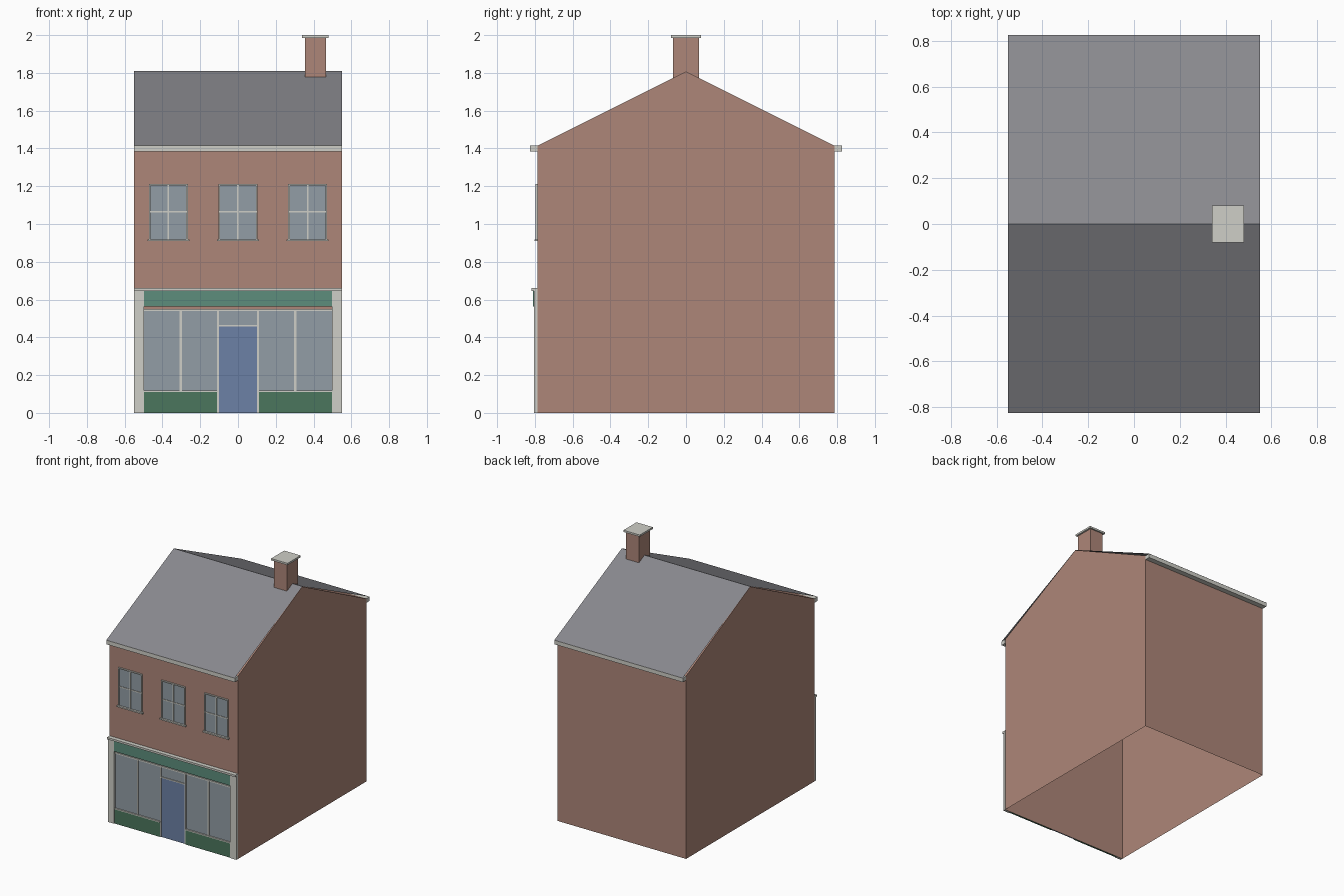
import bpy
import bmesh

if "Cube" in bpy.data.objects:
    bpy.data.objects.remove(bpy.data.objects["Cube"])

W, D = 0.55, 0.785          # half width, half depth of the walls
EAVE, RIDGE = 1.415, 1.81
FACE = -D - 0.0005          # back plane of everything mounted on the front


def material(name, rgb):
    m = bpy.data.materials.new(name)
    m.diffuse_color = (*rgb, 1)
    m.use_nodes = True
    m.node_tree.nodes["Principled BSDF"].inputs["Base Color"].default_value = m.diffuse_color
    return m


BRICK = material("brick", (0.42, 0.24, 0.19))
SLATE = material("slate", (0.25, 0.25, 0.27))
TRIM = material("trim", (0.62, 0.62, 0.57))
GLASS = material("glass", (0.29, 0.34, 0.38))
GREEN = material("sign_green", (0.11, 0.27, 0.20))
DARK_GREEN = material("riser_green", (0.07, 0.18, 0.11))
BLUE = material("door_blue", (0.15, 0.22, 0.38))


def finish(name, bm, mat):
    me = bpy.data.meshes.new(name)
    bm.to_mesh(me)
    bm.free()
    me.materials.append(mat)
    ob = bpy.data.objects.new(name, me)
    bpy.context.collection.objects.link(ob)
    return ob


def box(name, x, y, z, mat):
    """Box from (low, high) ranges on each axis."""
    bm = bmesh.new()
    bmesh.ops.create_cube(bm, size=1)
    for v in bm.verts:
        v.co = [r[0] + (c + 0.5) * (r[1] - r[0]) for c, r in zip(v.co, (x, y, z))]
    return finish(name, bm, mat)


def front(name, x, z, out, mat):
    """Box on the front wall, standing out to y = -out."""
    return box(name, x, (-out, FACE), z, mat)


def extruded(name, profile, mat, closed, ends):
    """Sweep a (y, z) profile across the width of the house."""
    bm = bmesh.new()
    rows = [[bm.verts.new((x, y, z)) for y, z in profile] for x in (-W, W)]
    n = len(profile)
    for i in range(n if closed else n - 1):
        j = (i + 1) % n
        bm.faces.new((rows[0][i], rows[0][j], rows[1][j], rows[1][i]))
    if ends:
        for r in rows:
            bm.faces.new(r)
    bmesh.ops.recalc_face_normals(bm, faces=bm.faces)
    return finish(name, bm, mat)


# Brick shell with gables, open underneath
gable = [(-D, 0), (-D, EAVE), (0, RIDGE - 0.002), (D, EAVE), (D, 0)]
extruded("brick_walls", gable, BRICK, False, True)

# Slate roof sheet
roof = extruded("roof", [(-0.825, EAVE), (0, RIDGE), (0.825, EAVE)], SLATE, False, False)
if roof.data.polygons[0].normal.z < 0:
    roof.data.flip_normals()

# Eaves boards
front("eaves_front", (-W, W), (1.383, 1.4145), 0.825, TRIM)
box("eaves_back", (-W, W), (D, 0.825), (1.383, 1.4145), TRIM)

# Chimney
box("chimney", (0.355, 0.467), (-0.069, 0.069), (1.72, 1.988), BRICK)
box("chimney_cap", (0.34, 0.48), (-0.08, 0.08), (1.986, 2.0), TRIM)

# Upper sash windows
for i, cx in enumerate((-0.368, 0, 0.368), 1):
    x0, x1, z0, z1, t = cx - 0.102, cx + 0.102, 0.918, 1.213, 0.008
    front(f"window_glass_{i}", (x0 + t, x1 - t), (z0, z1 - t), 0.788, GLASS)
    for side, xs in (("left", (x0, x0 + t)), ("right", (x1 - t, x1))):
        front(f"window_jamb_{side}_{i}", xs, (z0, z1), 0.796, TRIM)
    front(f"window_head_{i}", (x0 + t, x1 - t), (z1 - t, z1), 0.796, TRIM)
    front(f"window_mullion_{i}", (cx - 0.004, cx + 0.004), (z0, z1 - t), 0.793, TRIM)
    front(f"window_transom_{i}", (x0 + t, x1 - t), (1.061, 1.069), 0.792, TRIM)
    front(f"window_sill_{i}", (x0 - 0.008, x1 + 0.008), (0.909, 0.919), 0.803, TRIM)

# Shopfront cornice, sign board and door
front("shop_cornice", (-W, W), (0.645, 0.66), 0.818, TRIM)
front("sign_board", (-0.497, 0.497), (0.563, 0.645), 0.81, GREEN)
front("shop_head_rail", (-0.497, 0.497), (0.54, 0.55), 0.797, TRIM)
front("door", (-0.1, 0.1), (0, 0.458), 0.794, BLUE)
front("door_head", (-0.1, 0.1), (0.458, 0.466), 0.797, TRIM)
front("door_fanlight", (-0.1, 0.1), (0.466, 0.54), 0.79, GLASS)


def mirrored(name, xa, xb, z, out, mat):
    """Matching left and right parts on the front."""
    front(name + "_right", (xa, xb), z, out, mat)
    front(name + "_left", (-xb, -xa), z, out, mat)


# Shopfront parts either side of the door
mirrored("pilaster", 0.497, W, (0, 0.645), 0.805, TRIM)
mirrored("stall_riser", 0.11, 0.497, (0, 0.11), 0.8, DARK_GREEN)
mirrored("shop_sill", 0.11, 0.497, (0.11, 0.118), 0.801, TRIM)
mirrored("door_post", 0.1, 0.11, (0, 0.54), 0.797, TRIM)
mirrored("shop_glass", 0.11, 0.497, (0.118, 0.54), 0.79, GLASS)
mirrored("shop_mullion", 0.297, 0.309, (0.118, 0.54), 0.797, TRIM)
